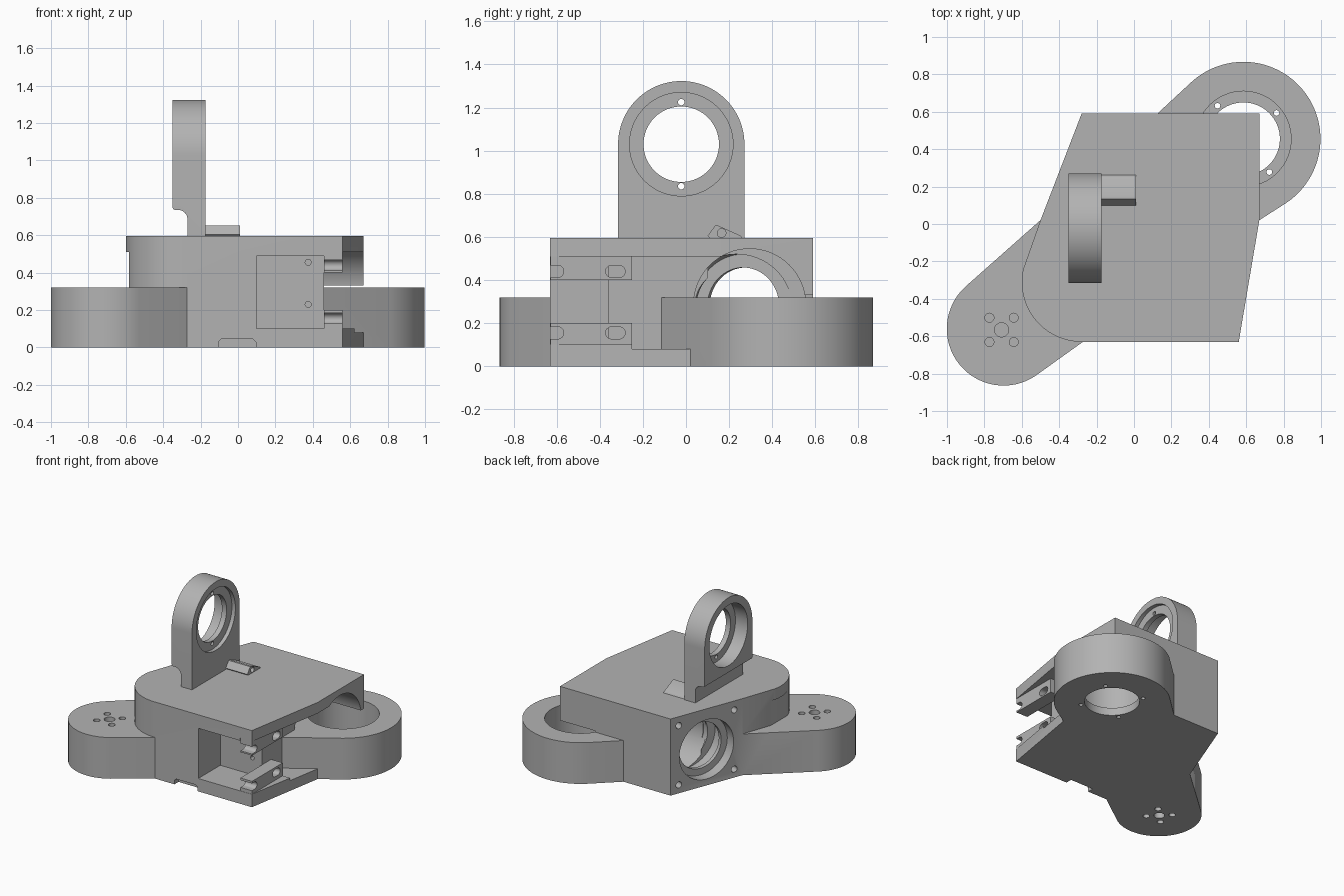
import bpy, bmesh, math
from mathutils import Vector

if "Cube" in bpy.data.objects:
    bpy.data.objects.remove(bpy.data.objects["Cube"])

GREY = bpy.data.materials.new("plain grey")
GREY.diffuse_color = (0.45, 0.45, 0.45, 1)
GREY.use_nodes = True
GREY.node_tree.nodes["Principled BSDF"].inputs["Base Color"].default_value = GREY.diffuse_color


def arc(cx, cy, r, a0, a1, n=32):
    return [(cx + r * math.cos(math.radians(a0 + (a1 - a0) * i / n)),
             cy + r * math.sin(math.radians(a0 + (a1 - a0) * i / n))) for i in range(n + 1)]


def prism(name, pts, lo, hi, axis="z"):
    """Extrude a 2D outline along an axis."""
    place = {"z": lambda a, b, t: (a, b, t),
             "x": lambda a, b, t: (t, a, b),
             "y": lambda a, b, t: (a, t, b)}[axis]
    bm = bmesh.new()
    low = [bm.verts.new(place(a, b, lo)) for a, b in pts]
    high = [bm.verts.new(place(a, b, hi)) for a, b in pts]
    bm.faces.new(low)
    bm.faces.new(high)
    n = len(pts)
    for i in range(n):
        j = (i + 1) % n
        bm.faces.new((low[i], low[j], high[j], high[i]))
    bmesh.ops.recalc_face_normals(bm, faces=bm.faces)
    me = bpy.data.meshes.new(name)
    bm.to_mesh(me)
    bm.free()
    me.materials.append(GREY)
    ob = bpy.data.objects.new(name, me)
    bpy.context.collection.objects.link(ob)
    return ob


def box(name, x0, x1, y0, y1, z0, z1):
    return prism(name, [(x0, y0), (x1, y0), (x1, y1), (x0, y1)], z0, z1)


def rod(start, end, r, n=64):
    """Cylinder between two points."""
    a, b = Vector(start), Vector(end)
    ob = prism("rod", arc(0, 0, r, 0, 360 - 360 / n, n - 1), 0, (b - a).length)
    rot = (b - a).to_track_quat("Z", "Y").to_matrix().to_4x4()
    ob.data.transform(rot)
    ob.data.transform(rot.Translation(a))
    return ob


def combine(target, others, operation="DIFFERENCE"):
    for other in others:
        mod = target.modifiers.new("bool", "BOOLEAN")
        mod.operation = operation
        mod.solver = "EXACT"
        mod.object = other
        bpy.context.view_layer.objects.active = target
        bpy.ops.object.modifier_apply(modifier=mod.name)
        bpy.data.objects.remove(other)


# Housing block with one rounded corner
outline = [(-0.28, 0.59), (-0.50, 0.02)] + arc(-0.28, -0.31, 0.32, 168, 270)
outline += [(0.56, -0.63), (0.67, 0.02), (0.67, 0.59)]
housing = prism("housing", outline, 0, 0.595)

# Front pocket, open side bay and motor chamber
combine(housing, [
    box("pocket", 0.10, 1, -1, -0.36, 0.10, 0.49),
    box("bay_front", 0.46, 1, -1, -0.25, 0.10, 0.51),
    box("bay_rear", 0.46, 1, -0.251, 0.30, 0.08, 0.51),
    rod((-0.2, 0.295, 0.285), (1, 0.295, 0.285), 0.26),
])

# Arms growing out of the housing
flat_arm = prism("flat_arm", arc(-0.697, -0.56, 0.304, 132, 304) +
                 [(-0.28, -0.635), (-0.2, -0.577), (-0.45, 0.065)], 0, 0.32)
ring_arm = prism("ring_arm", arc(0.585, 0.455, 0.412, -56, 134, 48) +
                 [(0.13, 0.595), (0.09, 0.55), (0.42, -0.14)], 0, 0.32)
combine(housing, [flat_arm, ring_arm], "UNION")

# Ring arm: through hole, bearing recess, screw holes
rx, ry = 0.585, 0.455
cuts = [rod((rx, ry, -0.1), (rx, ry, 0.3), 0.195),
        rod((rx, ry, 0.06), (rx, ry, 0.33), 0.255)]
for k in range(4):
    a = math.radians(38 + 90 * k)
    px, py = rx + 0.225 * math.cos(a), ry + 0.225 * math.sin(a)
    cuts.append(rod((px, py, -0.1), (px, py, 0.1), 0.015, 16))

# Flat arm: hub hole and four screw holes, blind from both sides
ax, ay = -0.708, -0.566
for z0, z1 in ((0.25, 0.4), (-0.1, 0.05)):
    cuts.append(rod((ax, ay, z0), (ax, ay, z1), 0.038, 32))
    for sx in (-1, 1):
        for sy in (-1, 1):
            px, py = ax + sx * 0.065, ay + sy * 0.065
            cuts.append(rod((px, py, z0), (px, py, z1), 0.024, 24))

# Slanted wall: stepped bore and corner screw holes
normal = Vector((-0.57, 0.22, 0)).normalized()
along = Vector((0.22, 0.57, 0)).normalized()
mid = Vector((-0.39, 0.305, 0.28))
cuts += [rod(mid + normal * 0.1, mid - normal * 0.08, 0.23),
         rod(mid + normal * 0.1, mid - normal * 0.3, 0.178),
         rod(mid - normal * 0.11, mid - normal * 0.25, 0.24)]
for su in (-1, 1):
    for sz in (-1, 1):
        p = mid + along * su * 0.235 + Vector((0, 0, 0.015 + sz * 0.23))
        cuts.append(rod(p + normal * 0.1, p - normal * 0.08, 0.024, 24))

# Relief under the rounded corner's lip, and the finger notch in the front
cuts += [box("relief", -0.8, -0.582, -0.55, -0.1, 0.32, 0.51),
         prism("notch", [(-0.105, -0.1), (0.095, -0.1), (0.095, 0.03), (0.08, 0.045),
                         (-0.09, 0.045), (-0.105, 0.03)], -0.8, -0.58, "y")]
# Screw holes in the pocket's back wall
for z in (0.23, 0.455):
    cuts.append(rod((0.375, -0.45, z), (0.375, -0.31, z), 0.016, 16))
combine(housing, cuts)

# Slotted mounting rails in the side bay
rails = []
for name, z0, z1, zc in (("lower_rail", 0.095, 0.2, 0.155), ("upper_rail", 0.4, 0.515, 0.44)):
    rail = box(name, 0.46, 0.56, -0.628, -0.25, z0, z1)
    slots = []
    for y0, y1 in ((-0.345, -0.31), (-0.75, -0.595)):
        slot = arc(y1, zc, 0.028, -90, 90, 12) + arc(y0, zc, 0.028, 90, 270, 12)
        slots.append(prism("slot", slot, 0.4, 0.6, "x"))
    combine(rail, slots)
    rails.append(rail)

# Upright bearing bracket, undercut on its left foot
cy, cz = -0.022, 1.03
bracket = prism("upright_bracket", arc(cy, cz, 0.293, 0, 180, 48) +
                [(cy - 0.293, 0.59), (cy + 0.293, 0.59)], -0.35, -0.175, "x")
foot = [(-0.5, 0.5), (-0.27, 0.5)] + arc(-0.32, 0.685, 0.05, 0, 90, 10)
foot += arc(-0.335, 0.75, 0.015, 270, 180, 5) + [(-0.5, 0.75)]
combine(bracket, [
    prism("undercut", foot, -1, 1, "y"),
    rod((-0.5, cy, cz), (0, cy, cz), 0.175),
    rod((-0.205, cy, cz), (0, cy, cz), 0.24),
    rod((-0.5, cy, cz), (-0.245, cy, cz), 0.235),
    rod((-0.5, cy, cz + 0.195), (0, cy, cz + 0.195), 0.015, 16),
    rod((-0.5, cy, cz - 0.195), (0, cy, cz - 0.195), 0.015, 16),
])

# Small tilted latch on the deck
latch = prism("tilted_latch", [(0.10, 0.605), (0.115, 0.59), (0.265, 0.59), (0.255, 0.605),
                               (0.15, 0.652), (0.135, 0.652)], -0.175, 0.01, "x")
combine(latch, [rod((-0.1, 0.165, 0.618), (0.1, 0.165, 0.618), 0.02, 20)])

# Smooth curved walls, keep edges crisp
for ob in [housing, bracket, latch] + rails:
    bpy.ops.object.select_all(action="DESELECT")
    ob.select_set(True)
    bpy.context.view_layer.objects.active = ob
    bpy.ops.object.shade_smooth_by_angle(angle=math.radians(30))
